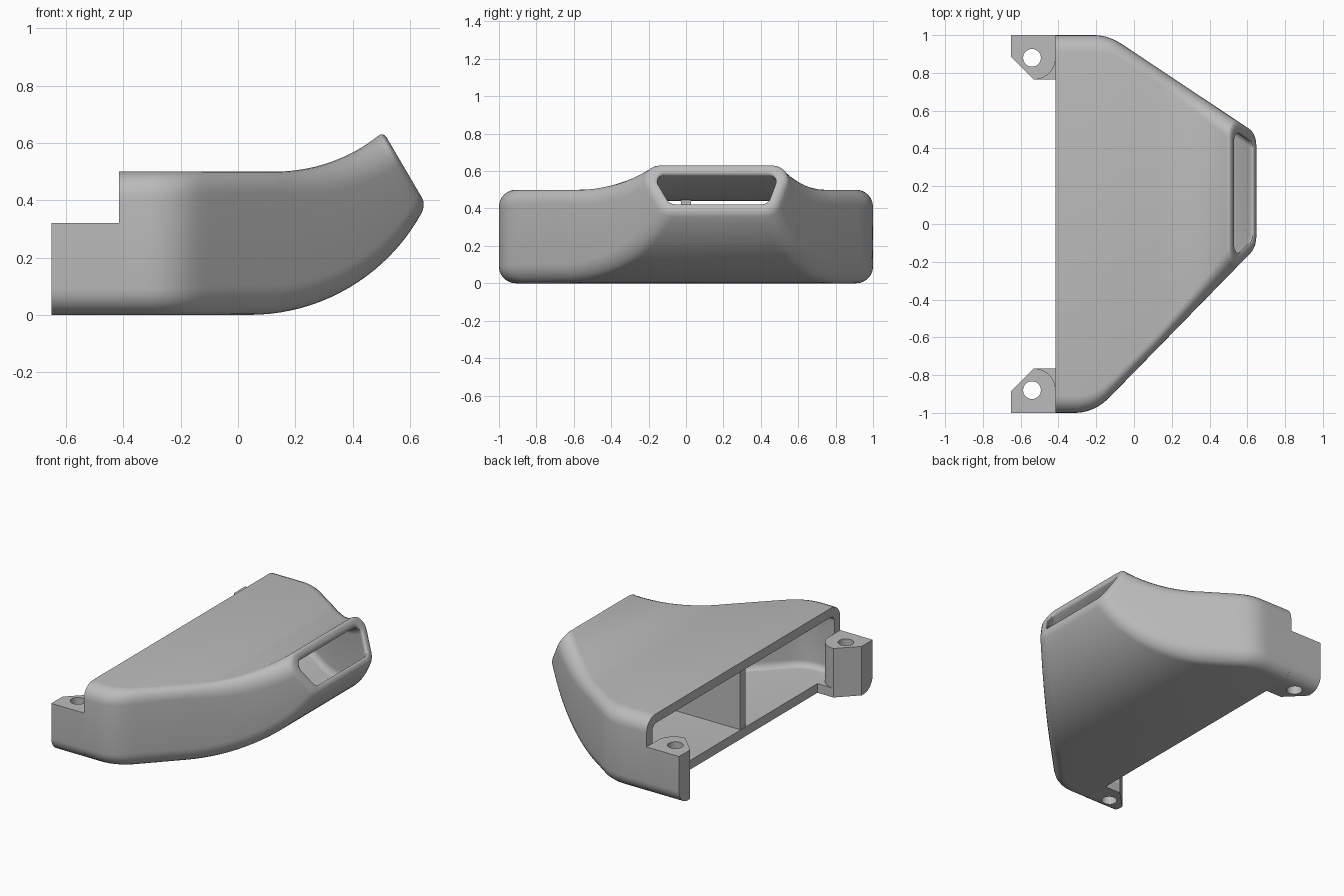
import bpy, bmesh, math
from mathutils import Vector

cube = bpy.data.objects.get("Cube")
if cube:
    bpy.data.objects.remove(cube, do_unlink=True)

grey = bpy.data.materials.new("plain grey")
grey.use_nodes = True
COLOUR = (0.5, 0.5, 0.5, 1)
grey.diffuse_color = COLOUR
grey.node_tree.nodes["Principled BSDF"].inputs["Base Color"].default_value = COLOUR

BACK, WALL, ROUND = -0.415, 0.06, 0.09


def finish(bm, name):
    """Turn a bmesh into a shaded object."""
    bmesh.ops.recalc_face_normals(bm, faces=bm.faces)
    mesh = bpy.data.meshes.new(name)
    bm.to_mesh(mesh)
    bm.free()
    mesh.materials.append(grey)
    ob = bpy.data.objects.new(name, mesh)
    bpy.context.collection.objects.link(ob)
    return ob


def smooth(ob):
    bpy.ops.object.select_all(action='DESELECT')
    ob.select_set(True)
    bpy.context.view_layer.objects.active = ob
    bpy.ops.object.shade_smooth_by_angle(angle=math.radians(35))


def prism(outline, z0, z1):
    """Extrude a plan outline upwards."""
    bm = bmesh.new()
    face = bm.faces.new([bm.verts.new((x, y, z0)) for x, y in outline])
    out = bmesh.ops.extrude_face_region(bm, geom=[face])
    for v in out["geom"]:
        if isinstance(v, bmesh.types.BMVert):
            v.co.z = z1
    return bm


def half_width(x, corner, slope, r=0.25):
    """Plan edge: straight, then a fillet, then a slanted line."""
    ang = math.atan(slope)
    start = corner - r * math.tan(ang / 2)
    if x < start:
        return 1.0
    if x < start + r * math.sin(ang):
        return 1 - r + math.sqrt(r * r - (x - start) ** 2)
    return 1 - slope * (x - corner)


def side_point(u, bend_x, radius, sweep):
    """Side profile: flat for u < 0, then an arc turning upwards."""
    if u < 0:
        return BACK + (u + 1) * (bend_x - BACK), 0.0
    a = math.radians(sweep) * u
    return bend_x + radius * math.sin(a), radius * (1 - math.cos(a))


def ring(u, inset, r, steps=7):
    """Rounded four-sided duct section at station u."""
    xb, zb = side_point(u, 0.04, 0.685, 64)
    xt, zt = side_point(u, 0.13, 0.58, 40.5)
    lo = lambda x: -half_width(x, -0.21, 1.023)
    hi = lambda x: half_width(x, -0.136, 0.665)
    quad = [Vector((xb, lo(xb), zb)), Vector((xb, hi(xb), zb)),
            Vector((xt, hi(xt), zt + 0.5)), Vector((xt, lo(xt), zt + 0.5))]
    pts = []
    for i, p in enumerate(quad):
        a = (quad[i - 1] - p).normalized()
        b = (quad[(i + 1) % 4] - p).normalized()
        theta = a.angle(b)
        c = p + (a + b) * inset / math.sin(theta)
        d, w = r / math.tan(theta / 2), math.sin(theta / 2)
        for k in range(steps):
            t = k / (steps - 1)
            k0, k1, k2 = (1 - t) ** 2, 2 * w * t * (1 - t), t * t
            pts.append((k0 * (c + a * d) + k1 * c + k2 * (c + b * d)) / (k0 + k1 + k2))
    return pts


# Hollow duct: outer skin, rounded mouth lip, inner skin, flat back rim
LIP, PULL, INNER = 0.025, 0.045, 0.04
stations = [-1 + i / 28 for i in range(28)] + [i / 20 * (1 - PULL) for i in range(21)]
rings = [ring(u, 0, ROUND) for u in stations]
for k in range(1, 6):
    a = math.pi / 2 * k / 5
    rings.append(ring(1 - PULL * (1 - math.sin(a)), LIP * (1 - math.cos(a)), ROUND - 0.005 * k))
for k in range(5):
    a = math.pi / 2 * k / 5
    rings.append(ring(1 - PULL * (1 - math.cos(a)), WALL - LIP * (1 - math.sin(a)), 0.06 - 0.004 * k))
rings += [ring(u, WALL, INNER) for u in reversed(stations)]

bm = bmesh.new()
loops = [[bm.verts.new(p) for p in pts] for pts in rings]
for i, cur in enumerate(loops):
    nxt = loops[(i + 1) % len(loops)]
    for j in range(len(cur)):
        k = (j + 1) % len(cur)
        bm.faces.new((cur[j], cur[k], nxt[k], nxt[j]))
smooth(finish(bm, "duct_shell"))

# Divider standing inside the opening
finish(prism([(BACK + 0.005, -0.027), (0.2, -0.027), (0.2, 0.027), (BACK + 0.005, 0.027)],
             0.035, 0.465), "inner_divider")

# Mounting brackets at both ends of the opening
END, IN, CX, CY, TOP = -0.65, 0.765, -0.53, 0.88, 0.32
arc = [(CX + 0.115 * math.cos(a), CY - 0.115 * math.sin(a))
       for a in (math.pi / 2 * i / 10 for i in range(11))]
column = [(END, 1), (BACK, 1)] + arc + [(END, 0.885)]
for s, side in ((-1, "front"), (1, "back")):
    bm = prism([(x, s * y) for x, y in column], 0, TOP)
    edge = [e for e in bm.edges
            if all(abs(v.co.y - s) < 1e-4 and v.co.z < 1e-4 for v in e.verts)]
    bmesh.ops.bevel(bm, geom=edge, offset=ROUND, segments=7, profile=0.5, affect='EDGES')
    bracket = finish(bm, side + "_bracket")

    # Screw hole
    hole = [(-0.54 + 0.047 * math.cos(a), s * CY + 0.047 * math.sin(a))
            for a in (math.tau * i / 32 for i in range(32))]
    cutter = finish(prism(hole, -0.1, 0.5), side + "_hole_cutter")
    cutter.hide_render = True
    mod = bracket.modifiers.new("screw_hole", 'BOOLEAN')
    mod.operation, mod.solver, mod.object = 'DIFFERENCE', 'EXACT', cutter
    bpy.ops.object.select_all(action='DESELECT')
    bracket.select_set(True)
    bpy.context.view_layer.objects.active = bracket
    bpy.ops.object.modifier_apply(modifier=mod.name)
    bpy.data.objects.remove(cutter, do_unlink=True)
    smooth(bracket)

    # Floor web filling the corner beside the column
    finish(prism([(CX, s * IN), (BACK, s * IN), (BACK, s * CY)], 0, WALL), side + "_floor_web")
